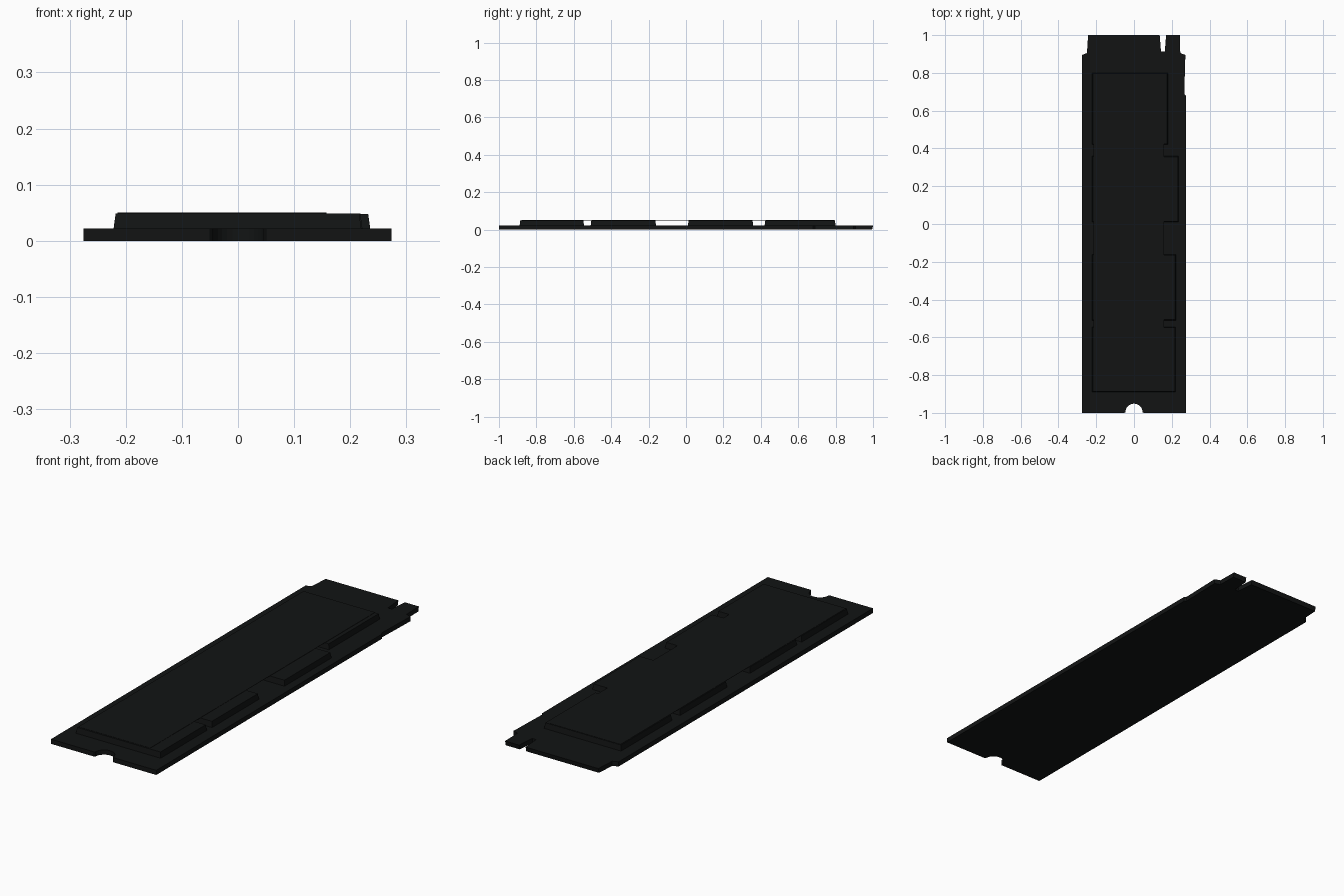
import bpy, bmesh, math

if "Cube" in bpy.data.objects:
    bpy.data.objects.remove(bpy.data.objects["Cube"])

black = bpy.data.materials.new("matte_black")
black.diffuse_color = (0.006, 0.007, 0.007, 1)
black.use_nodes = True
black.node_tree.nodes["Principled BSDF"].inputs["Base Color"].default_value = black.diffuse_color


def finish(name, bm):
    bmesh.ops.recalc_face_normals(bm, faces=bm.faces)
    mesh = bpy.data.meshes.new(name)
    bm.to_mesh(mesh)
    bm.free()
    mesh.materials.append(black)
    obj = bpy.data.objects.new(name, mesh)
    bpy.context.collection.objects.link(obj)
    return obj


def prism(name, outline, z0, z1):
    bm = bmesh.new()
    low = [bm.verts.new((x, y, z0)) for x, y in outline]
    high = [bm.verts.new((x, y, z1)) for x, y in outline]
    bm.faces.new(low[::-1])
    bm.faces.new(high)
    n = len(outline)
    for i in range(n):
        j = (i + 1) % n
        bm.faces.new((low[i], low[j], high[j], high[i]))
    return finish(name, bm)


def chip(name, x0, x1, y0, y1, z1):
    # Moulded package with slightly drafted sides
    bm = bmesh.new()
    d = 0.004
    rings = []
    for z, e in ((0.02, 0), (z1, d)):
        rings.append([bm.verts.new((x, y, z)) for x, y in (
            (x0 + e, y0 + e), (x1 - e, y0 + e), (x1 - e, y1 - e), (x0 + e, y1 - e))])
    low, high = rings
    bm.faces.new(low[::-1])
    bm.faces.new(high)
    for i in range(4):
        j = (i + 1) % 4
        bm.faces.new((low[i], low[j], high[j], high[i]))
    return finish(name, bm)


# Circuit board: screw notch at the front, keyed edge connector at the back
r = 0.046
notch = [(-r * math.cos(math.pi * i / 14), -0.997 + r * math.sin(math.pi * i / 14))
         for i in range(15)]
outline = [(-0.275, -1), (-0.05, -1)] + notch + [
    (0.05, -1), (0.274, -1), (0.274, 0.68), (0.266, 0.69), (0.272, 0.895),
    (0.245, 0.905), (0.243, 1), (0.17, 1), (0.163, 0.912), (0.143, 0.912),
    (0.136, 1), (-0.243, 1), (-0.249, 0.905), (-0.275, 0.895)]
board = prism("circuit_board", outline, 0, 0.022)

# Thin lower lip of the connector is chamfered
for v in board.data.vertices:
    if v.co.y > 0.99 and v.co.z < 0.01:
        v.co.y -= 0.005

# Row of chips along the board
for i, (x0, x1, y0, y1, z1) in enumerate((
        (-0.222, 0.22, -0.89, -0.545, 0.049),
        (-0.222, 0.222, -0.51, -0.16, 0.049),
        (-0.222, 0.236, 0.01, 0.36, 0.048),
        (-0.222, 0.18, 0.42, 0.80, 0.048))):
    chip(f"chip_{i + 1}", x0, x1, y0, y1, z1)

# Label sheet bridging all the chips
prism("label_sheet", [(-0.215, -0.88), (0.158, -0.88), (0.158, 0.795), (-0.215, 0.795)],
      0.0488, 0.0502)
